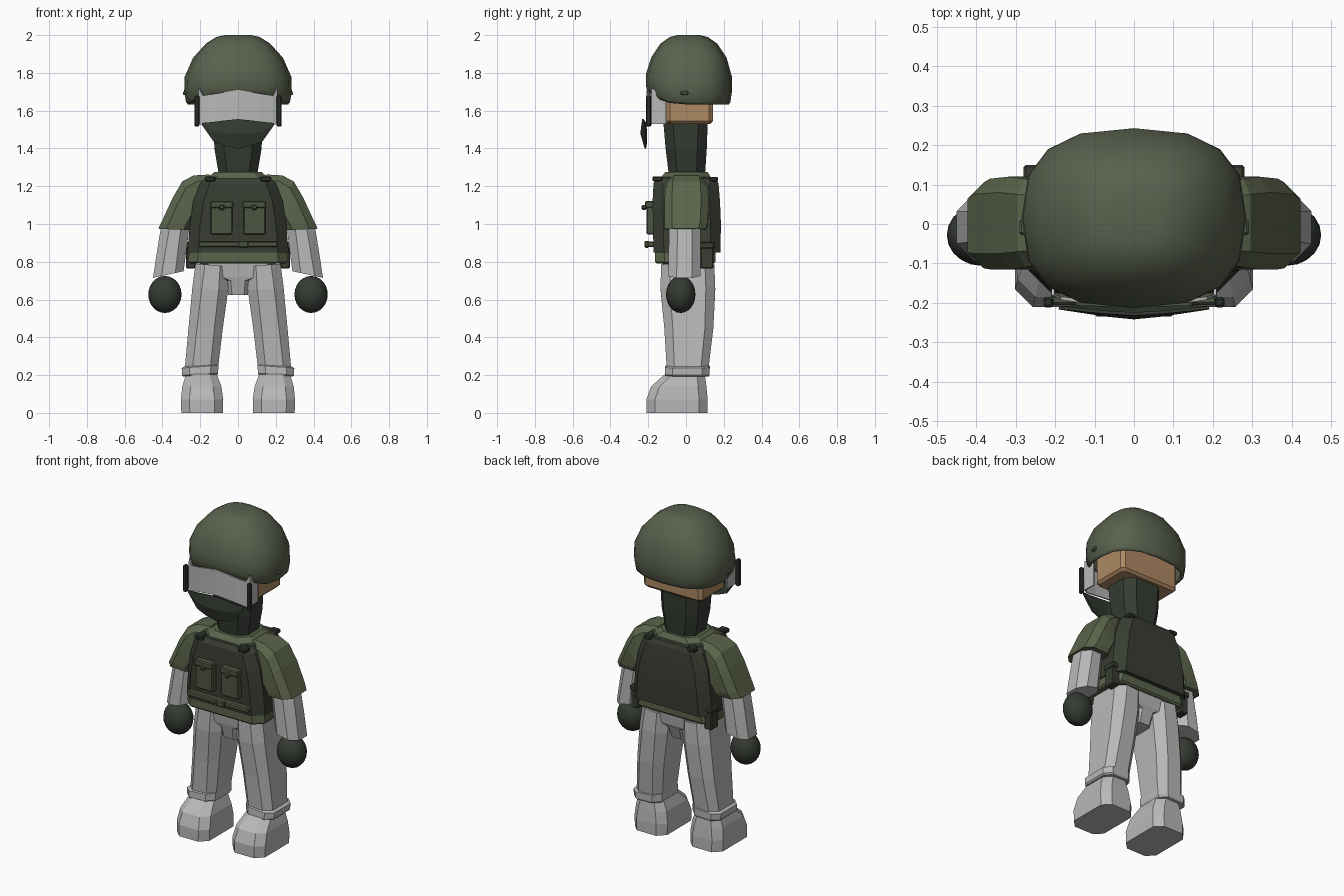
import bpy, bmesh
from math import sin, cos, pi, copysign

cube = bpy.data.objects.get("Cube")
if cube:
    bpy.data.objects.remove(cube, do_unlink=True)


def material(name, r, g, b):
    m = bpy.data.materials.new(name)
    m.use_nodes = True
    m.diffuse_color = (r, g, b, 1)
    m.node_tree.nodes["Principled BSDF"].inputs["Base Color"].default_value = (r, g, b, 1)
    return m


OLIVE = material("olive_cloth", .105, .127, .070)
HELMET = material("helmet_green", .100, .120, .075)
VEST = material("vest_dark_green", .040, .048, .032)
DARK = material("dark_cloth", .035, .043, .032)
POUCH = material("pouch_green", .075, .090, .052)
CLIP = material("clip_black_green", .025, .032, .026)
GREY = material("light_grey", .48, .48, .48)
SKIN = material("skin", .42, .25, .125)


def finish(name, bm, mat, smooth=False):
    bmesh.ops.recalc_face_normals(bm, faces=bm.faces)
    mesh = bpy.data.meshes.new(name)
    bm.to_mesh(mesh)
    bm.free()
    mesh.materials.append(mat)
    for p in mesh.polygons:
        p.use_smooth = smooth
    ob = bpy.data.objects.new(name, mesh)
    bpy.context.collection.objects.link(ob)
    return ob


def skin_rings(bm, rings, cap_start=True):
    rows = [[bm.verts.new(p) for p in ring] for ring in rings]
    for a, b in zip(rows, rows[1:]):
        for i in range(len(a)):
            j = (i + 1) % len(a)
            bm.faces.new((a[i], a[j], b[j], b[i]))
    bm.faces.new(rows[-1])
    if cap_start:
        bm.faces.new(rows[0])


def loft(name, sections, mat, side=1):
    """Chamfered sections: inner x, inner z, outer x, outer z, front y, back y, chamfer."""
    rings = []
    for xi, zi, xo, zo, y0, y1, c in sections:
        u = c / max(abs(xo - xi), ((xo - xi) ** 2 + (zo - zi) ** 2) ** .5)
        corners = [(u, y0), (1 - u, y0), (1, y0 + c), (1, y1 - c),
                   (1 - u, y1), (u, y1), (0, y1 - c), (0, y0 + c)]
        rings.append([(side * (xi + (xo - xi) * t), y, zi + (zo - zi) * t) for t, y in corners])
    bm = bmesh.new()
    skin_rings(bm, rings)
    return finish(name, bm, mat)


def body(name, sections, mat):
    """Centred loft: z, half width, front y, back y, chamfer."""
    return loft(name, [(-w, z, w, z, y0, y1, c) for z, w, y0, y1, c in sections], mat)


def box(name, x, y, z, mat, bevel=.006):
    bm = bmesh.new()
    bmesh.ops.create_cube(bm, size=1)
    for v in bm.verts:
        v.co = [lo + (hi - lo) * (c + .5) for c, (lo, hi) in zip(v.co, (x, y, z))]
    if bevel:
        bmesh.ops.bevel(bm, geom=bm.edges[:], offset=bevel, segments=1, affect='EDGES')
    return finish(name, bm, mat)


def panel(name, columns, mat, thickness):
    """Mirrored curved sheet; columns run from the centre outwards."""
    cols = [[(-x, y, z) for x, y, z in c] for c in columns[:0:-1]] + columns
    bm = bmesh.new()
    grid = [[bm.verts.new(p) for p in c] for c in cols]
    for a, b in zip(grid, grid[1:]):
        for i in range(len(a) - 1):
            bm.faces.new((a[i], b[i], b[i + 1], a[i + 1]))
    ob = finish(name, bm, mat)
    mod = ob.modifiers.new("thickness", 'SOLIDIFY')
    mod.thickness = thickness
    mod.offset = 0
    return ob


# Helmet: rounded rings with the rim raised above the face
rings = []
for z, w, d, lift in [(1.632, .265, .212, .060), (1.645, .275, .220, .060), (1.70, .285, .228, .035),
                      (1.78, .282, .228, .010), (1.88, .238, .200, 0), (1.955, .170, .150, 0),
                      (1.99, .115, .100, 0), (2.0, .070, .060, 0)]:
    ring = []
    for k in range(16):
        a = k * pi / 8
        c, s = cos(a), sin(a)
        ring.append((w * copysign(abs(c) ** .77, c), .015 + d * copysign(abs(s) ** .77, s),
                     z + lift * max(0, -s) ** 2))
    rings.append(ring)
bm = bmesh.new()
skin_rings(bm, rings, cap_start=False)
helmet = finish("helmet", bm, HELMET, smooth=True)
mod = helmet.modifiers.new("thickness", 'SOLIDIFY')
mod.thickness = .015

# Head, neck, visor and face scarf
body("head", [(1.53, .185, -.095, .13, .02), (1.545, .2, -.105, .142, .02),
              (1.75, .2, -.105, .142, .02)], SKIN)
body("neck", [(1.25, .10, -.09, .10, .045), (1.40, .125, -.108, .11, .05),
              (1.54, .13, -.12, .115, .05)], DARK)
panel("visor", [[(0, -.205, 1.552), (0, -.205, 1.71)],
                [(.12, -.198, 1.538), (.12, -.198, 1.69)],
                [(.185, -.188, 1.525), (.185, -.188, 1.68)],
                [(.208, -.18, 1.53), (.205, -.18, 1.72)],
                [(.205, -.105, 1.53), (.205, -.105, 1.67)]], GREY, .008)
panel("face_scarf", [[(0, -.215, 1.40), (0, -.238, 1.48), (0, -.228, 1.555)],
                     [(.07, -.212, 1.415), (.07, -.231, 1.48), (.07, -.224, 1.548)],
                     [(.13, -.210, 1.44), (.13, -.222, 1.49), (.13, -.218, 1.540)],
                     [(.19, -.212, 1.525), (.19, -.213, 1.53), (.19, -.212, 1.535)]], DARK, .008)

# Shirt, vest and collar
body("shirt_body", [(.79, .255, -.155, .145, .05), (.80, .265, -.165, .155, .05),
                    (.86, .258, -.165, .155, .05), (1.15, .20, -.14, .14, .05),
                    (1.25, .17, -.13, .13, .05)], OLIVE)
body("shirt_collar", [(1.22, .17, -.145, .14, .05), (1.25, .155, -.13, .13, .05),
                      (1.275, .125, -.11, .115, .05)], OLIVE)
body("vest", [(.85, .268, -.172, .182, .055), (1.0, .255, -.175, .185, .055),
              (1.12, .237, -.177, .180, .055), (1.215, .20, -.172, .172, .05),
              (1.243, .175, -.155, .160, .045)], VEST)

# Vest strap and buckle
box("vest_strap", (-.21, .21), (-.205, -.165), (.877, .908), POUCH)
box("strap_buckle", (0, .055), (-.22, -.195), (.874, .911), POUCH)

# Hips
body("pelvis", [(.625, .052, -.09, .09, .02), (.70, .058, -.11, .12, .02),
                (.72, .12, -.115, .13, .03), (.80, .21, -.125, .14, .04)], GREY)

for s, side in ((1, "left"), (-1, "right")):
    def span(a, b):
        return tuple(sorted((s * a, s * b)))

    # Arms
    loft(side + "_sleeve", [(.12, 1.14, .15, 1.262, -.085, .09, .03),
                            (.16, 1.10, .235, 1.257, -.10, .105, .035),
                            (.20, 1.04, .295, 1.225, -.11, .115, .04),
                            (.225, 1.01, .345, 1.14, -.115, .12, .04),
                            (.24, .985, .405, 1.01, -.115, .115, .04),
                            (.245, .967, .422, .975, -.112, .105, .04)], OLIVE, s)
    loft(side + "_forearm", [(.255, 1.0, .405, 1.0, -.088, .075, .045),
                             (.272, .87, .428, .86, -.092, .077, .045),
                             (.288, .75, .450, .715, -.095, .077, .045)], GREY, s)
    bm = bmesh.new()
    bmesh.ops.create_uvsphere(bm, u_segments=20, v_segments=12, radius=1)
    for v in bm.verts:
        v.co = (s * .387 + v.co.x * .088, -.028 + v.co.y * .078, .627 + v.co.z * .098)
    finish(side + "_hand", bm, DARK, smooth=True)

    # Legs and boots
    loft(side + "_leg", [(.045, .775, .225, .79, -.132, .15, .05),
                         (.052, .65, .242, .66, -.135, .155, .05),
                         (.08, .45, .262, .45, -.115, .145, .045),
                         (.11, .20, .285, .20, -.10, .115, .04)], GREY, s)
    loft(side + "_trouser_cuff", [(.112, .197, .288, .192, -.105, .12, .04),
                                  (.105, .21, .296, .20, -.112, .125, .04),
                                  (.104, .252, .298, .237, -.110, .126, .04),
                                  (.115, .258, .285, .245, -.10, .115, .04)], GREY, s)
    loft(side + "_boot", [(.08, 0, .30, 0, -.21, .115, .045),
                          (.078, .07, .302, .07, -.21, .115, .045),
                          (.088, .14, .295, .14, -.185, .108, .045),
                          (.112, .205, .275, .205, -.112, .10, .04),
                          (.12, .24, .27, .24, -.09, .095, .04)], GREY, s)

    # Chest pouch with flap and clasp
    box(side + "_chest_pouch", span(.028, .145), (-.21, -.165), (.945, 1.095), POUCH)
    box(side + "_pouch_flap", span(.025, .148), (-.217, -.165), (1.085, 1.122), POUCH)
    box(side + "_pouch_clasp", span(.07, .10), (-.235, -.21), (1.075, 1.10), POUCH)

    # Shoulder fasteners and hip pouch
    box(side + "_front_fastener", span(.12, .175), (-.178, -.125), (1.225, 1.252), CLIP)
    box(side + "_back_fastener", span(.12, .175), (.125, .17), (1.225, 1.25), CLIP)
    box(side + "_hip_pouch", span(.225, .275), (.075, .145), (.765, .90), VEST)
    box(side + "_hip_pouch_flap", span(.225, .28), (.07, .15), (.87, .905), VEST)

    # Visor clip and helmet knob
    box(side + "_visor_clip", span(.205, .23), (-.212, -.185), (1.515, 1.68), CLIP)
    box(side + "_helmet_knob", span(.27, .292), (-.028, .012), (1.682, 1.704), HELMET)
